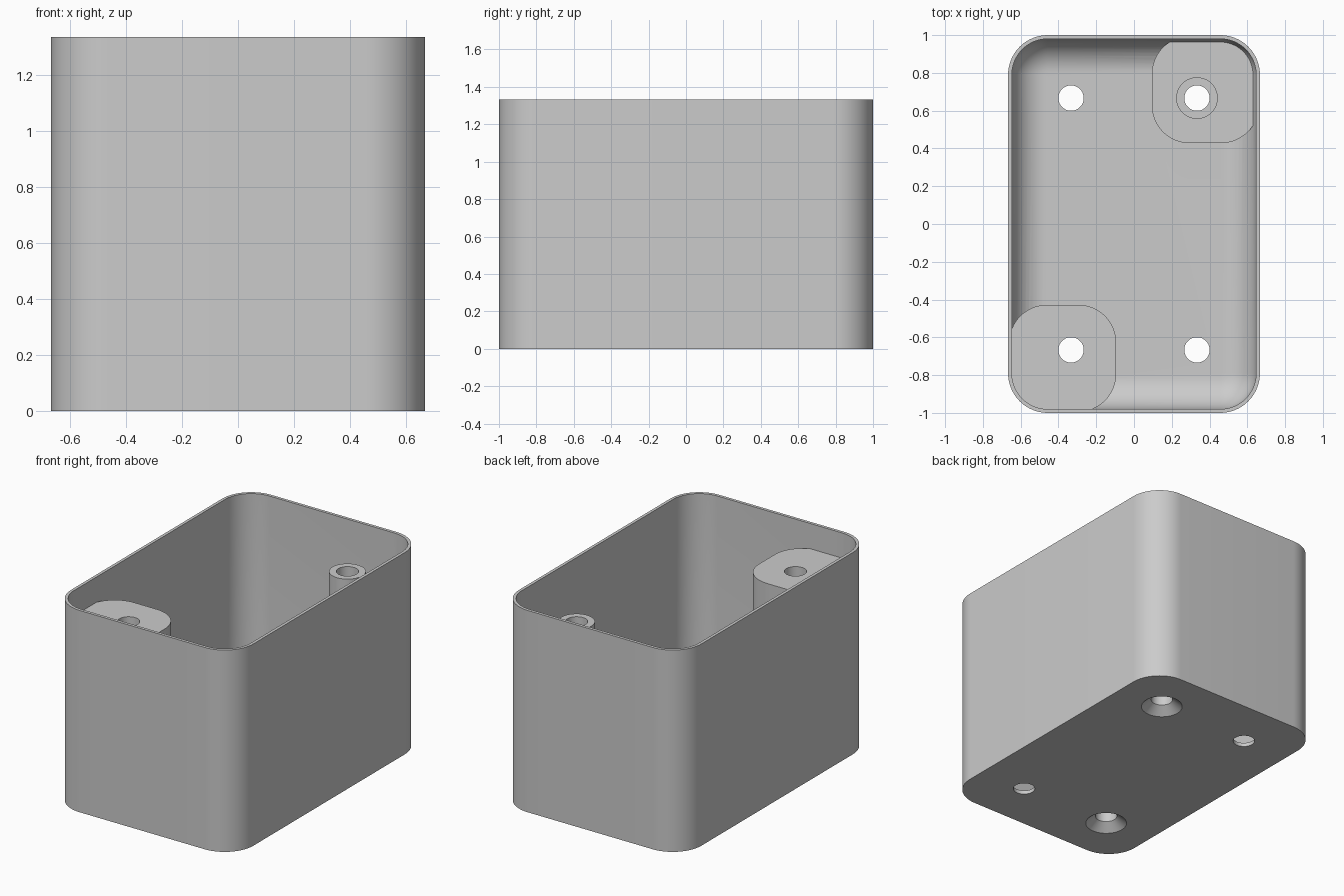
import bpy, bmesh
from math import sin, cos, pi

if "Cube" in bpy.data.objects:
    bpy.data.objects.remove(bpy.data.objects["Cube"], do_unlink=True)

grey = bpy.data.materials.new("plain grey")
grey.use_nodes = True
grey.diffuse_color = (0.6, 0.6, 0.6, 1)
grey.node_tree.nodes["Principled BSDF"].inputs["Base Color"].default_value = (0.6, 0.6, 0.6, 1)

HX, HY, HEIGHT = 2 / 3, 1.0, 4 / 3      # outer half sizes and height
WALL, FLOOR, CORNER = 0.02, 0.025, 0.21
FILLET = 0.18                           # inner floor fillet
BOSS_TOP, PAD_TOP = HEIGHT - 1 / 6, 0.13
HX_HOLE, HY_HOLE = 1 / 3, 2 / 3
HOLE, SINK, SINK_DEPTH = 0.067, 0.127, 0.05


def rounded_ring(hx, hy, r, steps=16):
    """Outline of a rounded rectangle; hx = hy = r gives a circle."""
    pts = []
    for k, (sx, sy) in enumerate([(1, 1), (-1, 1), (-1, -1), (1, -1)]):
        last = steps if hx - r < 1e-6 else steps + 1
        for i in range(last):
            a = (k + i / steps) * pi / 2
            pts.append((sx * (hx - r) + r * cos(a), sy * (hy - r) + r * sin(a)))
    return pts


def loft(name, sections, centre=(0, 0)):
    """Closed solid through sections of (z, half x, half y, corner radius)."""
    bm = bmesh.new()
    rings = []
    for z, hx, hy, r in sections:
        rings.append([bm.verts.new((x + centre[0], y + centre[1], z))
                      for x, y in rounded_ring(hx, hy, r)])
    bm.faces.new(rings[0])
    bm.faces.new(rings[-1])
    n = len(rings[0])
    for low, high in zip(rings, rings[1:]):
        for i in range(n):
            j = (i + 1) % n
            bm.faces.new((low[i], low[j], high[j], high[i]))
    bmesh.ops.recalc_face_normals(bm, faces=bm.faces)
    mesh = bpy.data.meshes.new(name)
    bm.to_mesh(mesh)
    bm.free()
    mesh.materials.append(grey)
    obj = bpy.data.objects.new(name, mesh)
    bpy.context.collection.objects.link(obj)
    return obj


def combine(target, tool, operation):
    mod = target.modifiers.new(tool.name, 'BOOLEAN')
    mod.operation, mod.solver, mod.object = operation, 'EXACT', tool
    bpy.context.view_layer.objects.active = target
    bpy.ops.object.modifier_apply(modifier=mod.name)
    bpy.data.objects.remove(tool, do_unlink=True)


def round_section(z, r):
    return (z, r, r, r)


# Outer body
box = loft("open_box", [(z, HX, HY, CORNER) for z in (0, HEIGHT)])

# Cavity with a rounded floor edge
ix, iy, ir = HX - WALL, HY - WALL, CORNER - WALL
levels = []
for i in range(13):
    a = i / 12 * pi / 2
    inset = FILLET * (1 - sin(a))
    levels.append((FLOOR + FILLET * (1 - cos(a)), ix - inset, iy - inset, ir - inset))
levels.append((HEIGHT + 0.1, ix, iy, ir))
combine(box, loft("cavity", levels), 'DIFFERENCE')

# Corner bosses: a tall block at the front, a low pad with a tube at the back
for side, name, top in ((-1, "tall_boss", BOSS_TOP), (1, "low_pad", PAD_TOP)):
    half = 0.283
    centre = (side * (HX - 0.006 - half), side * (HY - 0.006 - half))
    block = loft(name, [(z, half, half, 0.2) for z in (0.01, top)], centre)
    combine(box, block, 'UNION')
tube = loft("tube", [round_section(z, 0.11) for z in (0.05, BOSS_TOP)], (HX_HOLE, HY_HOLE))
combine(box, tube, 'UNION')

# Screw holes, countersunk below the two bosses
for sx in (-1, 1):
    for sy in (-1, 1):
        profile = [round_section(-0.1, HOLE)]
        if sx == sy:
            slope = (SINK - HOLE) / SINK_DEPTH
            profile = [round_section(-0.02, SINK + 0.02 * slope),
                       round_section(SINK_DEPTH, HOLE)]
        profile.append(round_section(HEIGHT + 0.1, HOLE))
        hole = loft("screw_hole", profile, (sx * HX_HOLE, sy * HY_HOLE))
        combine(box, hole, 'DIFFERENCE')

# Smooth curves, crisp edges
bpy.ops.object.select_all(action='DESELECT')
box.select_set(True)
bpy.context.view_layer.objects.active = box
bpy.ops.object.shade_smooth_by_angle(angle=pi / 6)
